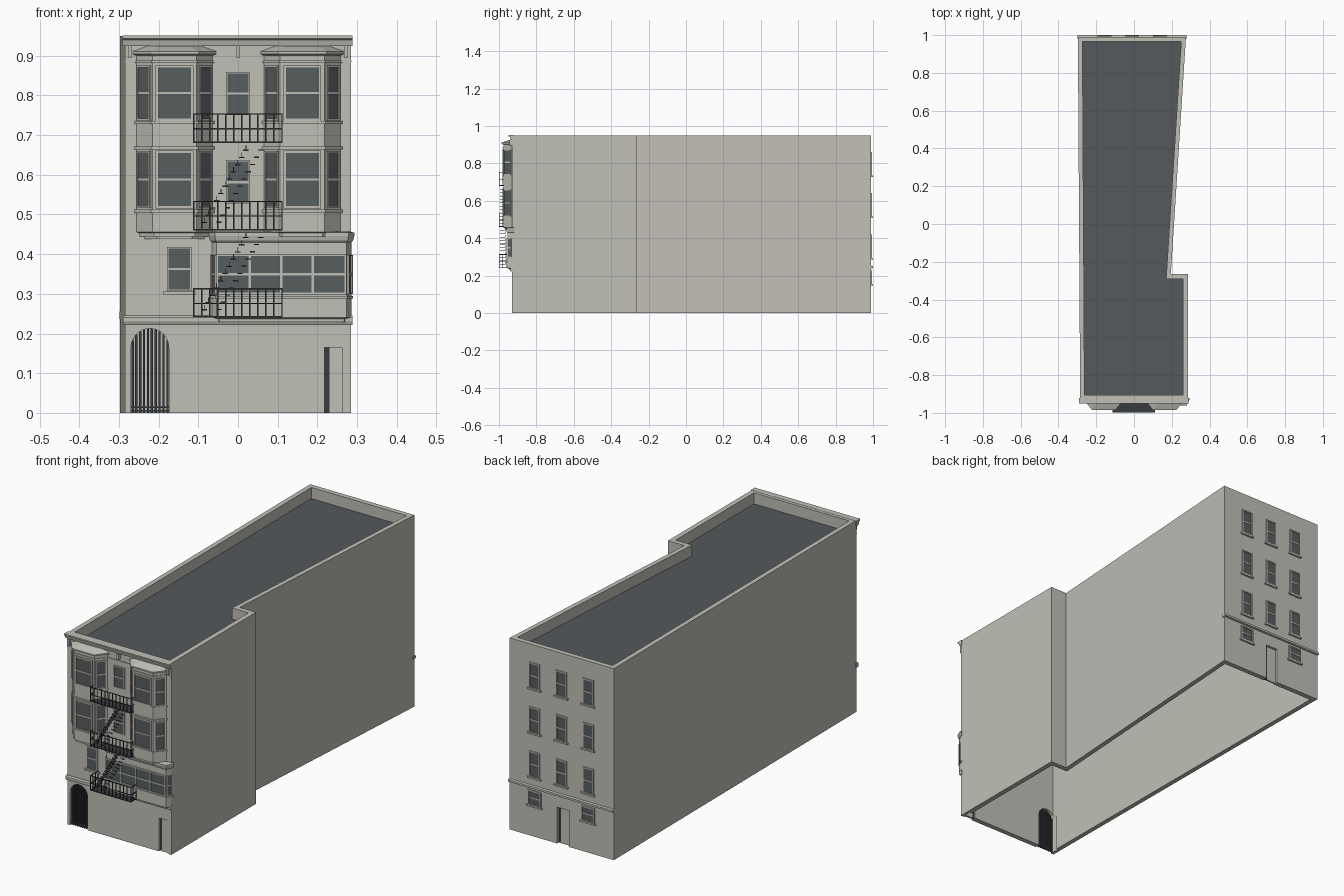
import bpy, bmesh, math
from mathutils import Matrix, Vector

cube = bpy.data.objects.get("Cube")
if cube:
    bpy.data.objects.remove(cube, do_unlink=True)


def material(name, rgb):
    m = bpy.data.materials.new(name)
    m.use_nodes = True
    m.diffuse_color = (*rgb, 1)
    m.node_tree.nodes["Principled BSDF"].inputs["Base Color"].default_value = (*rgb, 1)
    return m


STONE = material("pale stone", (0.53, 0.52, 0.47))
ROOF = material("roof grey", (0.09, 0.10, 0.106))
GLASS = material("window glass", (0.095, 0.11, 0.113))
IRON = material("dark iron", (0.04, 0.046, 0.05))
FRONT, BACK, TOP = -0.93, 0.99, 0.95


def finish(name, bm, mat):
    bmesh.ops.recalc_face_normals(bm, faces=bm.faces)
    me = bpy.data.meshes.new(name)
    bm.to_mesh(me)
    bm.free()
    me.materials.append(mat)
    ob = bpy.data.objects.new(name, me)
    bpy.context.collection.objects.link(ob)
    return ob


def boxes(name, spans, mat, matrix=Matrix()):
    """One object from boxes given as (x0, x1, y0, y1, z0, z1)."""
    bm = bmesh.new()
    for x0, x1, y0, y1, z0, z1 in spans:
        mid = Vector((x0 + x1, y0 + y1, z0 + z1)) / 2
        size = Matrix.Diagonal((x1 - x0, y1 - y0, z1 - z0, 1))
        bmesh.ops.create_cube(bm, size=1, matrix=matrix @ Matrix.Translation(mid) @ size)
    return finish(name, bm, mat)


def loft(name, rings, mat, closed=False):
    """Skin equal rings of points; cap the ends, or join last to first."""
    bm = bmesh.new()
    loops = [[bm.verts.new(p) for p in ring] for ring in rings]
    pairs = list(zip(loops, loops[1:]))
    if closed:
        pairs.append((loops[-1], loops[0]))
    else:
        bm.faces.new(loops[0])
        bm.faces.new(loops[-1])
    n = len(loops[0])
    for a, b in pairs:
        for i in range(n):
            j = (i + 1) % n
            bm.faces.new((a[i], a[j], b[j], b[i]))
    return finish(name, bm, mat)


def moulding(name, x0, x1, profile):
    return loft(name, [[(x, y, z) for y, z in profile] for x in (x0, x1)], STONE)


def cut(target, cutter):
    mod = target.modifiers.new("opening", "BOOLEAN")
    mod.operation, mod.solver, mod.object = "DIFFERENCE", "EXACT", cutter
    bpy.context.view_layer.objects.active = target
    bpy.ops.object.modifier_apply(modifier=mod.name)
    bpy.data.objects.remove(cutter, do_unlink=True)


def window(name, x, y, z0, z1, width, normal=(0, -1), cols=1, sill=0.0, frame=0.006):
    """Framed sash window on a wall; x, y is the middle of its foot."""
    n = Vector((*normal, 0)).normalized()
    u = Vector((0, 0, 1)).cross(n)
    m = Matrix.Translation((x, y, 0)) @ Matrix((u, n, (0, 0, 1))).transposed().to_4x4()
    h, mid, d = width / 2, (z0 + z1) / 2, 0.005
    boxes(name + "_glass", [(-h, h, -0.002, 0.002, z0, z1)], GLASS, m)
    bars = [(-h - frame, -h, -0.002, d, z0 - frame, z1 + frame),
            (h, h + frame, -0.002, d, z0 - frame, z1 + frame),
            (-h, h, -0.002, d, z1, z1 + frame), (-h, h, -0.002, d, z0 - frame, z0),
            (-h, h, -0.002, d - 0.001, mid - 0.003, mid + 0.003)]
    for i in range(1, cols):
        c = -h + width * i / cols
        bars.append((c - 0.003, c + 0.003, -0.002, d, z0, z1))
    if sill:
        bars.append((-h - sill, h + sill, -0.002, 0.009, z0 - 0.013, z0 - 0.005))
    boxes(name + "_frame", bars, STONE, m)


# Hollow walls with parapet, and the roof deck
outer = [(-0.285, FRONT), (0.285, FRONT), (0.285, -0.265), (0.195, -0.265), (0.275, BACK), (-0.297, BACK)]
inner = [(-0.262, -0.905), (0.26, -0.905), (0.26, -0.29), (0.17, -0.29), (0.25, 0.965), (-0.273, 0.965)]
walls = loft("walls", [[(x, y, z) for x, y in ring] for ring, z in
                       ((outer, 0), (outer, TOP), (inner, TOP), (inner, 0))], STONE, closed=True)
loft("roof_deck", [[(x, y, z) for x, y in inner] for z in (0.885, 0.895)], ROOF)

# Arched gateway and two doorways
gate_x, gate_r, spring = -0.222, 0.0475, 0.165
arch = [(gate_x - gate_r, -0.1), (gate_x + gate_r, -0.1)]
arch += [(gate_x + gate_r * math.cos(a), spring + gate_r * math.sin(a))
         for a in (math.pi * i / 16 for i in range(17))]
cut(walls, loft("gate_cutter", [[(x, y, z) for x, z in arch] for y in (-0.96, -0.88)], STONE))
cut(walls, boxes("door_cutter", [(0.218, 0.272, -0.96, -0.88, -0.1, 0.165)], STONE))
cut(walls, boxes("back_door_cutter", [(-0.05, 0.014, 0.94, 1.02, -0.1, 0.18)], STONE))

bars = [(gate_x - gate_r, gate_x + gate_r, -0.923, -0.917, z, z + 0.004) for z in (0.003, 0.012)]
for i in range(10):
    dx = (i - 4.5) * 0.0098
    top = spring + math.sqrt(gate_r ** 2 - dx ** 2)
    bars.append((gate_x + dx - 0.0028, gate_x + dx + 0.0028, -0.923, -0.917, 0, top))
boxes("entrance_gate", bars, IRON)
boxes("front_door", [(0.229, 0.262, -0.922, -0.912, 0, 0.165), (0.262, 0.272, -0.927, -0.912, 0, 0.165)], STONE)
boxes("front_door_glass", [(0.218, 0.229, -0.918, -0.912, 0, 0.165)], IRON)
boxes("back_door", [(-0.05, 0.001, 0.97, 0.978, 0, 0.18)], STONE)
boxes("back_door_glass", [(0.001, 0.014, 0.97, 0.976, 0, 0.18)], IRON)

# Cornice and string courses
moulding("cornice", -0.291, 0.288, [(-0.92, 0.925), (-0.937, 0.925), (-0.941, 0.94), (-0.95, 0.944),
                                    (-0.95, TOP + 0.001), (-0.92, TOP + 0.001)])
moulding("frieze_band", -0.286, 0.286, [(-0.92, 0.884), (-0.933, 0.884), (-0.933, 0.888), (-0.92, 0.888)])
moulding("front_string_course", -0.29, 0.288, [(-0.92, 0.222), (-0.935, 0.222), (-0.939, 0.23),
                                               (-0.939, 0.24), (-0.933, 0.245), (-0.92, 0.245)])
moulding("back_string_course", -0.298, 0.278, [(0.98, 0.237), (1.0, 0.24), (1.0, 0.25), (0.98, 0.255)])
boxes("cornice_brackets", [(x - 0.005, x + 0.005, -0.945, -0.925, 0.896, 0.926) for x in (-0.272, 0, 0.272)], STONE)


def projecting_bay(name, xc, back, front, depth, profile):
    """Canted bay: a plan outline grown or shrunk by the (grow, z) profile."""
    rings = []
    for g, z in profile:
        y = FRONT - depth - g
        rings.append([(xc - back - g, -0.92, z), (xc - back - g, FRONT, z), (xc - front - g * 0.6, y, z),
                      (xc + front + g * 0.6, y, z), (xc + back + g, FRONT, z), (xc + back + g, -0.92, z)])
    loft(name, rings, STONE)


# Two tall canted bays with bands at each floor
bay_profile = [(-0.02, 0.438), (-0.02, 0.445), (-0.008, 0.445), (-0.008, 0.453), (0, 0.456)]
for low, high, g in ((0.504, 0.513, 0.005), (0.664, 0.671, 0.005), (0.728, 0.736, 0.005), (0.882, 0.888, 0.004)):
    bay_profile += [(0, low), (g, low), (g, high), (0, high)]
bay_profile += [(0, 0.9), (0.009, 0.904), (0.009, 0.911), (-0.03, 0.925)]
for side, xc in (("right", -0.16), ("left", 0.162)):
    projecting_bay(side + "_bay", xc, 0.096, 0.056, 0.047, bay_profile)
    for floor, z0, z1 in (("lower", 0.521, 0.655), ("upper", 0.742, 0.87)):
        name = f"{side}_bay_{floor}"
        window(name + "_front", xc, FRONT - 0.047, z0, z1, 0.083)
        for s in (-1, 1):
            window(f"{name}_side_{'right' if s < 0 else 'left'}", xc + s * 0.076, FRONT - 0.0235,
                   z0, z1, 0.04, (s * 0.047, -0.04), frame=0.005)

# Wide first floor oriel
projecting_bay("oriel", 0.11, 0.176, 0.164, 0.025,
               [(-0.03, 0.22), (-0.03, 0.227), (-0.012, 0.229), (-0.012, 0.236), (0, 0.24),
                (0, 0.288), (0.004, 0.288), (0.004, 0.294), (0, 0.294), (0, 0.43),
                (0.004, 0.434), (0.007, 0.446), (0.007, 0.454), (-0.005, 0.457)])
window("oriel_front", 0.109, FRONT - 0.025, 0.303, 0.395, 0.318, cols=4, frame=0.005)
for s in (-1, 1):
    window(f"oriel_side_{'right' if s < 0 else 'left'}", 0.11 + s * 0.17, FRONT - 0.0125,
           0.303, 0.395, 0.016, (s * 0.025, -0.012), frame=0.003)

# Plain front windows
window("upper_middle", 0, FRONT, 0.755, 0.855, 0.053, frame=0.004)
window("lower_middle", 0, FRONT, 0.53, 0.633, 0.053, frame=0.004)
window("first_floor", -0.148, FRONT, 0.311, 0.414, 0.054, sill=0.014, frame=0.004)

# Rear windows
for i, x in enumerate((0.137, -0.01, -0.157)):
    for row, z0 in enumerate((0.3, 0.52, 0.74)):
        window(f"rear_{row}_{i}", x, BACK, z0, z0 + 0.115, 0.048, (0, 1), sill=0.013)
    if i != 1:
        window(f"rear_ground_{i}", x, BACK, 0.16, 0.222, 0.06, (0, 1), sill=0.013)


# Fire escape balconies
def balcony(name, z):
    x0, x1, y0, y1, t, top = -0.113, 0.112, -0.999, -0.935, 0.0015, z + 0.073
    parts = [(x0, x1, y0, y1, z, z + 0.004)]
    for h in (z + 0.036, top):
        parts.append((x0, x1, y0, y0 + 2 * t, h - t, h + t))
        parts += [(x - t, x + t, y0, y1, h - t, h + t) for x in (x0 + t, x1 - t)]
    for i in range(12):
        x = x0 + t + (x1 - x0 - 2 * t) * i / 11
        parts.append((x - t, x + t, y0, y0 + 2 * t, z, top))
    for i in range(1, 4):
        y = y0 + (y1 - y0) * i / 3 - t
        parts += [(x - t, x + t, y - t, y + t, z, top) for x in (x0 + t, x1 - t)]
    boxes(name, parts, IRON)


# Stair flights with stepped handrails
def flight(name, z, rise):
    parts, steps = [], 11
    for i in range(steps):
        x, h = -0.085 + 0.0105 * i, z + 0.02 + (rise - 0.02) * i / steps
        parts.append((x - 0.007, x + 0.007, -0.994, -0.966, h - 0.0015, h + 0.0015))
        for y in (-0.994, -0.966):
            parts.append((x + 0.031, x + 0.044, y - 0.001, y + 0.001, h - 0.001, h + 0.002))
            parts.append((x - 0.0008, x + 0.0008, y - 0.0008, y + 0.0008, h, h + 0.012))
    boxes(name, parts, IRON)


for level, z in (("lower", 0.24), ("middle", 0.46), ("upper", 0.68)):
    balcony(level + "_balcony", z)
    if level != "upper":
        flight(level + "_stair", z, 0.22)
